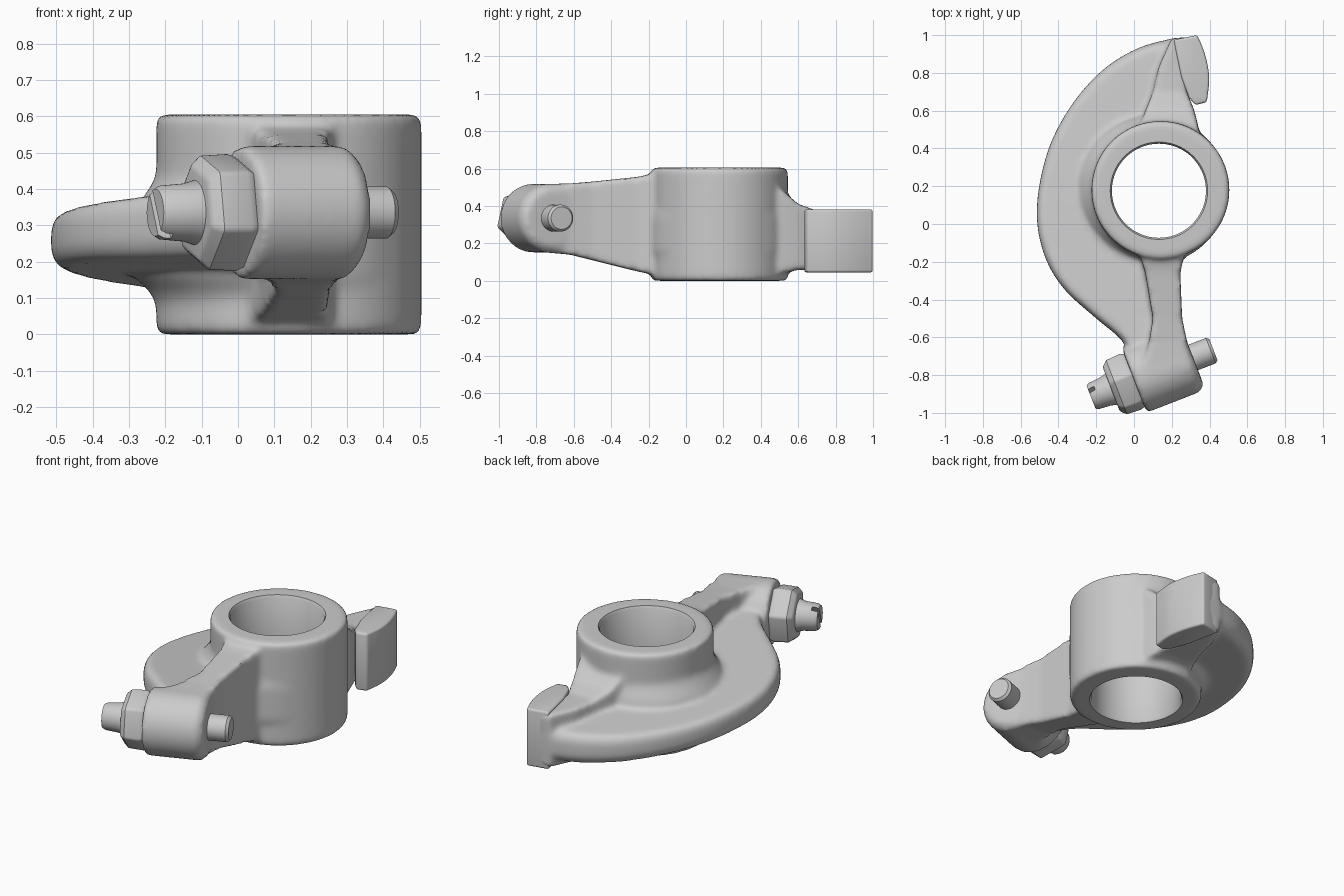
import bpy, bmesh
from math import cos, sin, pi, radians
from mathutils import Matrix, Vector

if "Cube" in bpy.data.objects:
    bpy.data.objects.remove(bpy.data.objects["Cube"])


def loft(bm, rings, matrix=Matrix()):
    """Closed skin through equal-length rings of points, capped at both ends."""
    vs = [[bm.verts.new(matrix @ Vector(p)) for p in r] for r in rings]
    n = len(vs[0])
    faces = [bm.faces.new((a[i], a[(i + 1) % n], b[(i + 1) % n], b[i]))
             for a, b in zip(vs, vs[1:]) for i in range(n)]
    faces += [bm.faces.new(vs[0]), bm.faces.new(vs[-1])]
    bmesh.ops.recalc_face_normals(bm, faces=faces)


def disc(z, r, cx=0.14, cy=0.18, n=96):
    return [(cx + r * cos(2 * pi * i / n), cy + r * sin(2 * pi * i / n), z) for i in range(n)]


def axial(t, r, n=48, turn=0.0):
    return [(t, r * cos(2 * pi * i / n + turn), r * sin(2 * pi * i / n + turn)) for i in range(n)]


def section(y, x0, x1, z0, z1):
    return [(x0, y, z0), (x1, y, z0), (x1, y, z1), (x0, y, z1)]


def rounded(points, steps=5):
    """Catmull-Rom curve through an open row of points."""
    p = [Vector(q) for q in points]
    p = [p[0]] + p + [p[-1]]
    out = []
    for a, b, c, d in zip(p, p[1:], p[2:], p[3:]):
        for s in range(steps):
            t = s / steps
            out.append(0.5 * (2 * b + (c - a) * t + (2 * a - 5 * b + 4 * c - d) * t * t
                              + (3 * b - a - 3 * c + d) * t ** 3))
    return out + [p[-1]]


def make(name, bm):
    me = bpy.data.meshes.new(name)
    bm.to_mesh(me)
    bm.free()
    ob = bpy.data.objects.new(name, me)
    bpy.context.collection.objects.link(ob)
    return ob


def finish(ob, angle=35):
    bpy.ops.object.select_all(action='DESELECT')
    ob.select_set(True)
    bpy.context.view_layer.objects.active = ob
    bpy.ops.object.convert(target='MESH')
    bpy.ops.object.shade_smooth_by_angle(angle=radians(angle))


def cut(ob, cutter):
    m = ob.modifiers.new("cut", 'BOOLEAN')
    m.operation, m.solver, m.object = 'DIFFERENCE', 'EXACT', cutter
    cutter.hide_render = True


def bevel(ob, width):
    m = ob.modifiers.new("bevel", 'BEVEL')
    m.width, m.segments, m.limit_method, m.angle_limit = width, 3, 'ANGLE', radians(40)


# Axis of the adjusting screw through the boss
screw_axis = Matrix.Translation((0.15, -0.77, 0.335)) @ Matrix.Rotation(radians(21.2), 4, 'Z')

bm = bmesh.new()
# Hub, with a slightly skewed collar that flares into the web
loft(bm, [disc(0, 0.355), disc(0.01, 0.365), disc(0.595, 0.365), disc(0.605, 0.355)])
loft(bm, [disc(0.06, 0.35), disc(0.12, 0.37, 0.125), disc(0.16, 0.392, 0.105),
          disc(0.34, 0.392, 0.105), disc(0.4, 0.37, 0.125), disc(0.46, 0.35)])
# Crescent web: tilted, lower at the back, with rounded edges
outer = rounded([(0.32, 0.99), (0.2, 0.98), (0.02, 0.93), (-0.16, 0.82), (-0.32, 0.645),
                 (-0.44, 0.43), (-0.502, 0.2), (-0.512, 0.0), (-0.465, -0.19), (-0.365, -0.35),
                 (-0.2, -0.5), (-0.07, -0.61), (0.0, -0.72)])
outline = outer + [Vector(p) for p in ((0.2, -0.7), (0.18, -0.2), (0.25, 0.2), (0.28, 0.6))]


def web_ring(f, inset):
    ring = []
    for x, y in outline:
        bottom = 0.185 - 0.07 * y - 0.04 * (x + 0.5)
        top = 0.335 - 0.085 * y + 0.04 * (x + 0.5)
        ring.append((0.1 + (x - 0.1) * inset, 0.1 + (y - 0.1) * inset, bottom + f * (top - bottom)))
    return ring


loft(bm, [web_ring(*s) for s in ((0, 0.945), (0.08, 0.975), (0.28, 1), (0.75, 1),
                                 (0.94, 0.98), (1, 0.955))])
# Tapered arm from hub to screw boss
loft(bm, [section(*s) for s in (
    (-0.05, -0.04, 0.32, 0.03, 0.58), (-0.16, 0.03, 0.265, 0.03, 0.575),
    (-0.26, 0.06, 0.245, 0.05, 0.555), (-0.5, 0.1, 0.255, 0.11, 0.53),
    (-0.62, 0.08, 0.28, 0.14, 0.52), (-0.77, 0.04, 0.3, 0.153, 0.517))])
# Screw boss
loft(bm, [axial(*s) for s in ((-0.16, 0.18), (-0.15, 0.184), (0.14, 0.184), (0.175, 0.155))],
     screw_axis)
# Rib from hub to contact pad
loft(bm, [section(*s) for s in (
    (0.38, 0.0, 0.35, 0.04, 0.53), (0.52, 0.03, 0.34, 0.04, 0.48),
    (0.6, 0.06, 0.32, 0.06, 0.41), (0.7, 0.1, 0.28, 0.055, 0.375),
    (0.83, 0.13, 0.29, 0.055, 0.37), (0.985, 0.2, 0.315, 0.055, 0.37))])
body = make("rocker_body", bm)
m = body.modifiers.new("fuse", 'REMESH')
m.mode, m.voxel_size = 'VOXEL', 0.013
m = body.modifiers.new("fillet", 'SMOOTH')
m.factor, m.iterations = 0.5, 16

# Bore with eased rims
bm = bmesh.new()
loft(bm, [disc(z, r, 0.132, 0.176) for z, r in (
    (-0.03, 0.268), (0.003, 0.257), (0.015, 0.249), (0.59, 0.249), (0.602, 0.257), (0.635, 0.268))])
bore = make("bore_cutter", bm)
cut(body, bore)
finish(body)
bpy.data.objects.remove(bore)

# Contact pad with a curved working face
bm = bmesh.new()
face = rounded([(0.335, 1.0), (0.365, 0.93), (0.388, 0.85), (0.398, 0.76), (0.385, 0.645)], 4)
pad = face + [Vector(p) for p in ((0.325, 0.63), (0.29, 0.67), (0.25, 0.78), (0.21, 0.975))]
loft(bm, [[(x, y, z) for x, y in pad] for z in (0.045, 0.382)])
pad = make("contact_pad", bm)
bevel(pad, 0.012)
finish(pad)

# Lock nut with chamfered corners
bm = bmesh.new()
loft(bm, [axial(t, r, 6, 0.3) for t, r in (
    (-0.29, 0.135), (-0.26, 0.163), (-0.18, 0.168), (-0.15, 0.155))], screw_axis)
nut = make("lock_nut", bm)
bevel(nut, 0.012)
finish(nut)

# Adjusting screw: slotted end on the left, plain tip on the right
bm = bmesh.new()
loft(bm, [axial(*s) for s in (
    (-0.405, 0.065), (-0.39, 0.074), (-0.32, 0.08), (-0.28, 0.092), (-0.2, 0.08),
    (0.0, 0.072), (0.275, 0.072), (0.29, 0.06))], screw_axis)
screw = make("adjusting_screw", bm)
bm = bmesh.new()
loft(bm, [[(t, a, b) for a, b in ((-0.1, -0.012), (0.1, -0.012), (0.1, 0.012), (-0.1, 0.012))]
          for t in (-0.43, -0.37)], screw_axis @ Matrix.Rotation(radians(60), 4, 'X'))
slot = make("slot_cutter", bm)
cut(screw, slot)
finish(screw)
bpy.data.objects.remove(slot)
